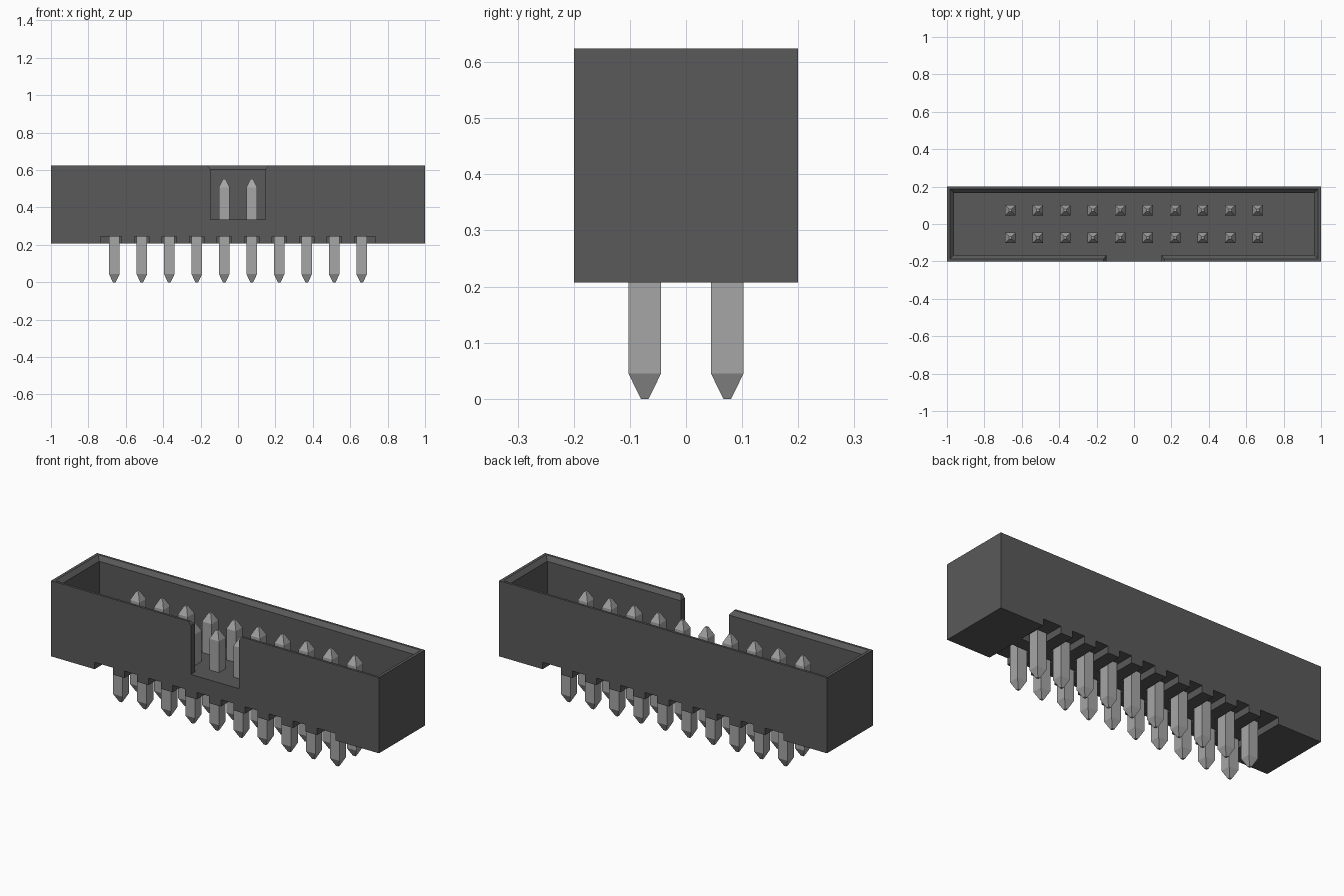
import bpy, bmesh

if "Cube" in bpy.data.objects:
    bpy.data.objects.remove(bpy.data.objects["Cube"], do_unlink=True)

PITCH, COLS = 0.147, 10
ROW_Y = PITCH / 2
BOTTOM, TOP, FLOOR = 0.207, 0.624, 0.335
RECESS_TOP = 0.245


def material(name, rgb):
    m = bpy.data.materials.new(name)
    m.use_nodes = True
    color = (*rgb, 1)
    m.diffuse_color = color
    m.node_tree.nodes["Principled BSDF"].inputs["Base Color"].default_value = color
    return m


def layered(bm, layers):
    """Stack of centred rectangles (half x, half y, z) joined into a closed solid."""
    rings = [[bm.verts.new((sx * hx + cx, sy * hy + cy, z))
              for sx, sy in ((-1, -1), (1, -1), (1, 1), (-1, 1))]
             for hx, hy, z, cx, cy in layers]
    bm.faces.new(rings[0][::-1])
    bm.faces.new(rings[-1])
    for a, b in zip(rings, rings[1:]):
        for i in range(4):
            j = (i + 1) % 4
            bm.faces.new((a[i], a[j], b[j], b[i]))


def solid(name, layer_sets, mat):
    bm = bmesh.new()
    for layers in layer_sets:
        layered(bm, layers)
    mesh = bpy.data.meshes.new(name)
    bm.to_mesh(mesh)
    bm.free()
    mesh.materials.append(mat)
    obj = bpy.data.objects.new(name, mesh)
    bpy.context.collection.objects.link(obj)
    return obj


def block(x0, x1, y0, y1, z0, z1):
    hx, hy, cx, cy = (x1 - x0) / 2, (y1 - y0) / 2, (x0 + x1) / 2, (y0 + y1) / 2
    return [(hx, hy, z0, cx, cy), (hx, hy, z1, cx, cy)]


plastic = material("dark grey plastic", (0.1, 0.1, 0.1))
metal = material("grey metal", (0.38, 0.38, 0.38))
columns = [(i - (COLS - 1) / 2) * PITCH for i in range(COLS)]

# Shell block
housing = solid("housing", [block(-1, 1, -0.2, 0.2, BOTTOM, TOP)], plastic)

# Open cavity with a bevelled rim
cavity = solid("cavity_cutter", [[
    (0.962, 0.165, FLOOR, 0, 0), (0.962, 0.165, TOP - 0.022, 0, 0),
    (0.984, 0.187, TOP, 0, 0), (0.984, 0.187, TOP + 0.1, 0, 0)]], plastic)

# Keying notch in the front wall, level with the cavity floor
notch = solid("notch_cutter", [[
    (0.147, 0.1, FLOOR, 0, -0.25), (0.147, 0.1, TOP - 0.02, 0, -0.25),
    (0.162, 0.1, TOP, 0, -0.25), (0.162, 0.1, TOP + 0.1, 0, -0.25)]], plastic)

# Underside recesses, one for each pin, leaving ribs and a centre spine
recess_blocks = []
for x in columns:
    left = 0.073 if x == columns[0] else 0.038
    right = 0.073 if x == columns[-1] else 0.038
    recess_blocks.append(block(x - left, x + right, 0.035, 0.3, 0.1, RECESS_TOP))
    recess_blocks.append(block(x - left, x + right, -0.3, -0.035, 0.1, RECESS_TOP))
recesses = solid("recess_cutter", recess_blocks, plastic)

for cutter in (cavity, notch, recesses):
    mod = housing.modifiers.new(cutter.name, "BOOLEAN")
    mod.operation = "DIFFERENCE"
    mod.solver = "EXACT"
    mod.object = cutter
    cutter.hide_render = True
    cutter.hide_viewport = True

# Two rows of square pins with tapered ends
W, TIP, TAPER, PIN_TOP = 0.029, 0.007, 0.045, 0.552
for row, y in (("front", -ROW_Y), ("back", ROW_Y)):
    pins = [[(TIP, TIP, 0, x, y), (W, W, TAPER, x, y),
             (W, W, PIN_TOP - TAPER, x, y), (TIP, TIP, PIN_TOP, x, y)]
            for x in columns]
    solid(row + "_pin_row", pins, metal)
